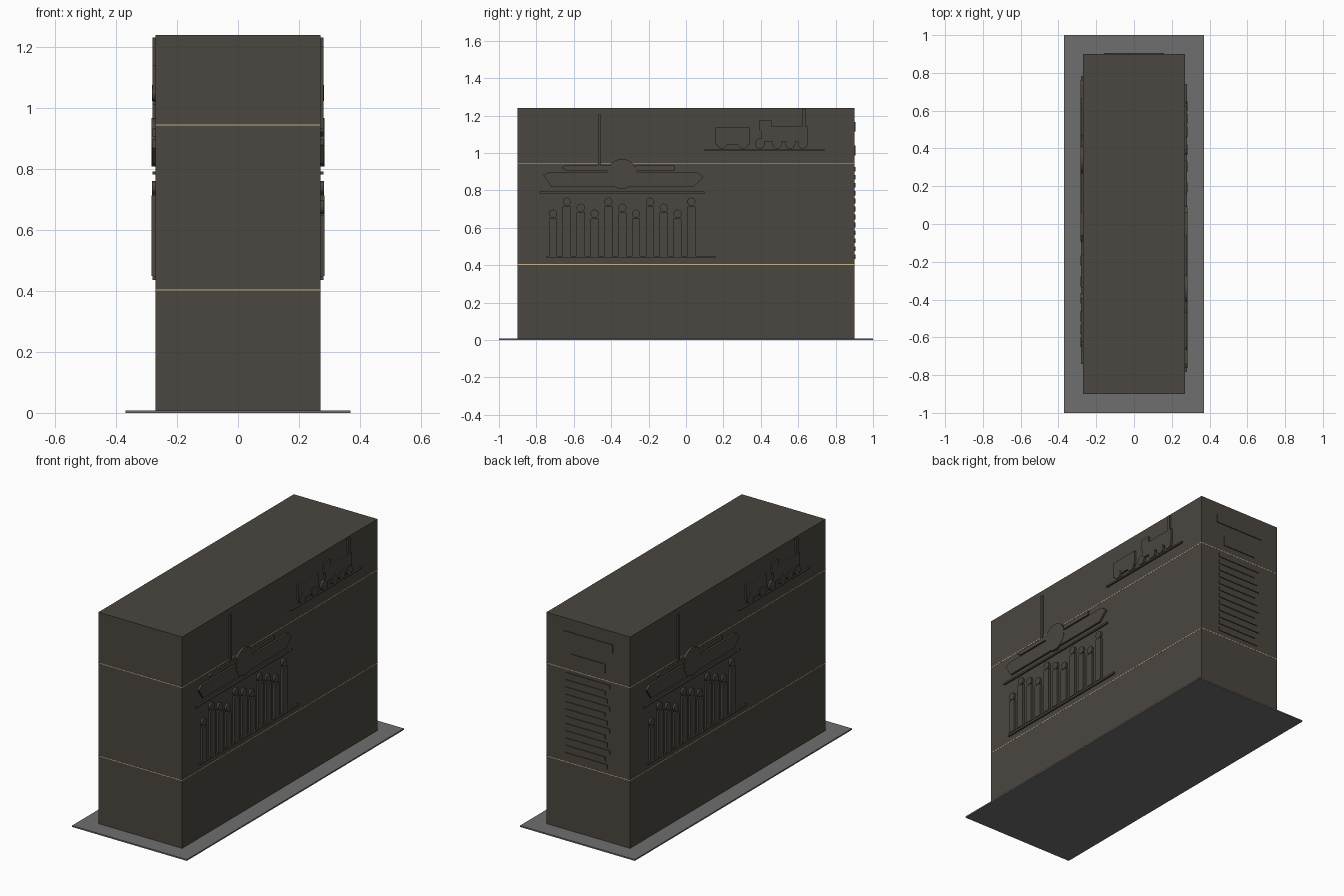
import bpy, bmesh, math
from mathutils import Matrix

old = bpy.data.objects.get("Cube")
if old:
    bpy.data.objects.remove(old)


def material(name, rgb):
    m = bpy.data.materials.new(name)
    m.use_nodes = True
    m.diffuse_color = (*rgb, 1)
    bsdf = next(n for n in m.node_tree.nodes if n.type == 'BSDF_PRINCIPLED')
    bsdf.inputs["Base Color"].default_value = (*rgb, 1)
    return m


STONE = material("dark granite", (0.070, 0.062, 0.051))
PAVING = material("grey paving", (0.157, 0.157, 0.157))
SEAM = material("pale brass seam", (0.58, 0.47, 0.27))

HALF_X, HALF_Y, TOP = 0.27, 0.9, 1.24


def finish(name, bm, mat):
    bmesh.ops.recalc_face_normals(bm, faces=bm.faces)
    me = bpy.data.meshes.new(name)
    bm.to_mesh(me)
    bm.free()
    me.materials.append(mat)
    ob = bpy.data.objects.new(name, me)
    bpy.context.collection.objects.link(ob)
    return ob


def box(name, lo, hi, mat):
    bm = bmesh.new()
    bmesh.ops.create_cube(bm, size=1)
    for v in bm.verts:
        v.co = [a + (b - a) * (c + 0.5) for a, b, c in zip(lo, hi, v.co)]
    return finish(name, bm, mat)


def relief(name, outlines, depth):
    """Raise flat (y, z) outlines from the left wall, repeated on the right wall."""
    for side, turn in (("left", 0), ("right", math.pi)):
        bm = bmesh.new()
        for pts in outlines:
            face = bm.faces.new([bm.verts.new((HALF_X - 0.005, y, z)) for y, z in pts])
            out = bmesh.ops.extrude_face_region(bm, geom=[face])["geom"]
            for v in out:
                if isinstance(v, bmesh.types.BMVert):
                    v.co.x = HALF_X + depth
            if not face.is_valid:
                continue
        bmesh.ops.rotate(bm, verts=bm.verts, cent=(0, 0, 0),
                         matrix=Matrix.Rotation(turn, 3, 'Z'))
        finish(side + "_" + name, bm, STONE)


def rect(y0, y1, z0, z1):
    return [(y0, z0), (y1, z0), (y1, z1), (y0, z1)]


def disc(y, z, r, n=32):
    return [(y + r * math.cos(math.tau * i / n), z + r * math.sin(math.tau * i / n))
            for i in range(n)]


# Paving slab and three stacked blocks with thin seams
box("paving_slab", (-0.37, -1, 0), (0.37, 1, 0.008), PAVING)
levels = [0.008, 0.403, 0.945, TOP]
for name, z0, z1 in zip(("lower_block", "middle_block", "upper_block"), levels, levels[1:]):
    box(name, (-HALF_X, -HALF_Y, z0), (HALF_X, HALF_Y, z1), STONE)
for name, z in (("lower_seam", levels[1]), ("upper_seam", levels[2])):
    e = 0.0008
    box(name, (-HALF_X - e, -HALF_Y - e, z - 0.002), (HALF_X + e, HALF_Y + e, z + 0.002), SEAM)

# Procession of figures on a ledge
relief("figure_ledge", [rect(-0.745, 0.158, 0.437, 0.449)], 0.010)
bodies, heads = [], []
for i in range(11):
    y = -0.711 + 0.074 * i
    top = (0.65, 0.714, 0.682)[i % 3]
    bodies.append(rect(y - 0.022, y + 0.022, 0.449, top))
    heads.append(disc(y, top + 0.025, 0.022, 20))
relief("figure_bodies", bodies, 0.014)
relief("figure_heads", heads, 0.012)

# Vessel with a round centre, deck bars and mast
relief("vessel_ledge", [rect(-0.783, 0.1, 0.782, 0.793)], 0.010)
relief("vessel_hull", [[(-0.762, 0.88), (-0.72, 0.818), (0.04, 0.818),
                        (0.093, 0.87), (0.06, 0.898), (-0.735, 0.898)]], 0.012)
relief("vessel_dome", [disc(-0.342, 0.888, 0.08)], 0.014)
relief("vessel_deck", [[(-0.666, 0.922), (-0.64, 0.907), (-0.41, 0.907),
                        (-0.41, 0.933), (-0.645, 0.933)],
                       rect(-0.27, -0.062, 0.907, 0.933)], 0.010)
relief("vessel_mast", [rect(-0.47, -0.454, 0.93, 1.205)], 0.010)

# Steam train on a rail
relief("train_rail", [rect(0.095, 0.74, 1.013, 1.022)], 0.010)
relief("wagon_body", [rect(0.158, 0.34, 1.045, 1.137)], 0.010)
relief("engine_body", [[(0.405, 1.06), (0.65, 1.06), (0.65, 1.141), (0.457, 1.141),
                        (0.457, 1.174), (0.393, 1.174), (0.393, 1.12), (0.405, 1.11)]], 0.010)
relief("engine_chimney", [rect(0.62, 0.638, 1.14, 1.232)], 0.010)
relief("train_wheels", [disc(y, 1.05, 0.027, 24)
                        for y in (0.193, 0.305, 0.395, 0.488, 0.558, 0.625)], 0.013)

# Raised blank bars on the back wall
box("back_title_bar", (-0.16, HALF_Y - 0.005, 1.115), (0.16, HALF_Y + 0.005, 1.165), STONE)
box("back_subtitle_bar", (-0.11, HALF_Y - 0.005, 0.985), (0.11, HALF_Y + 0.005, 1.04), STONE)
for i in range(12):
    z = 0.925 - 0.0425 * i
    end = -0.14 + 0.03 * ((i * 2) % 3) / 2
    box(f"back_line_bar_{i + 1}", (end, HALF_Y - 0.005, z - 0.025),
        (0.145, HALF_Y + 0.005, z), STONE)
